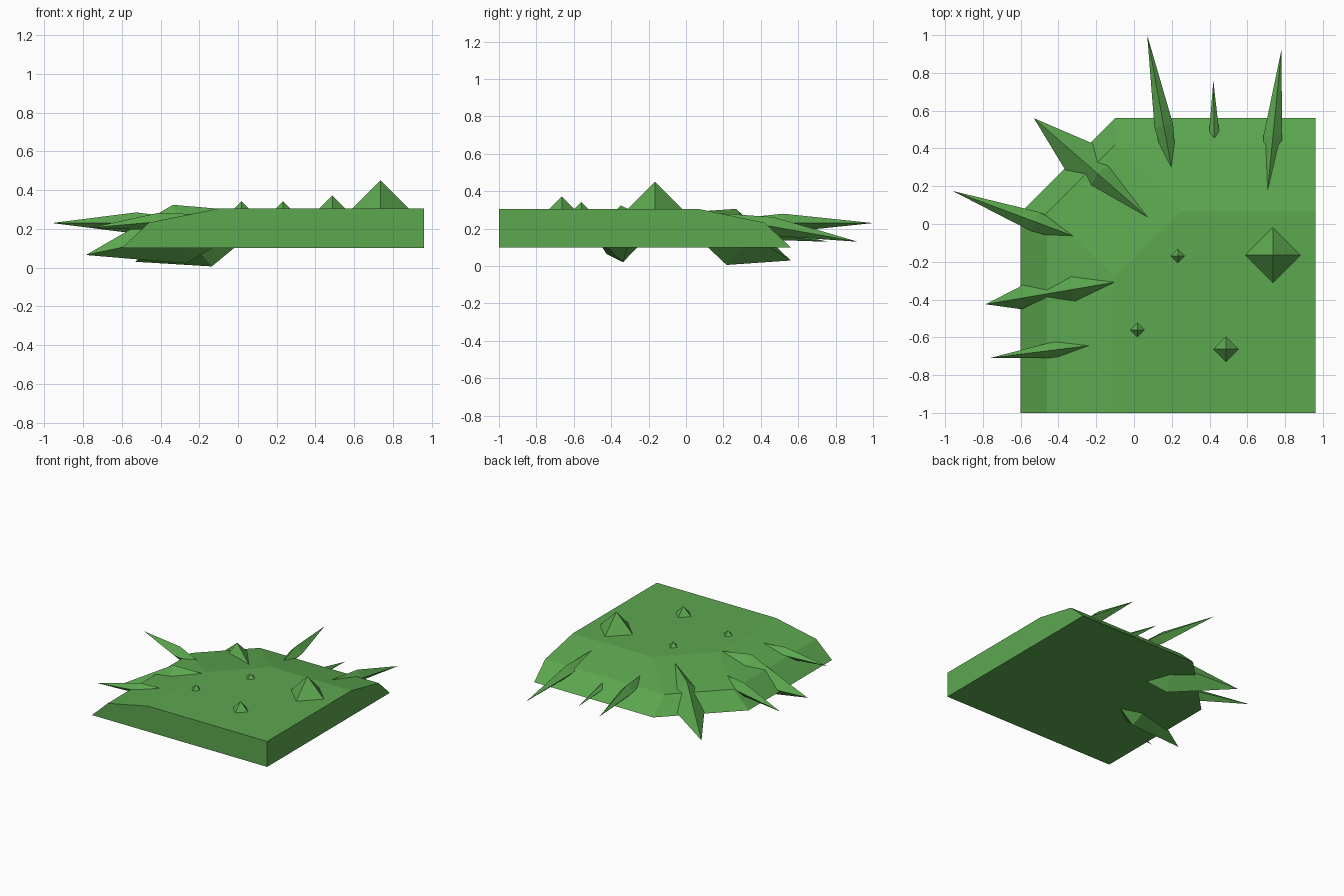
import bpy
import bmesh
from mathutils import Vector

cube = bpy.data.objects.get("Cube")
if cube:
    bpy.data.objects.remove(cube, do_unlink=True)

green = bpy.data.materials.new("leaf_green")
green.use_nodes = True
colour = (0.107, 0.39, 0.078, 1)
green.diffuse_color = colour
green.node_tree.nodes["Principled BSDF"].inputs["Base Color"].default_value = colour


def finish(bm, name):
    bmesh.ops.recalc_face_normals(bm, faces=bm.faces)
    mesh = bpy.data.meshes.new(name)
    bm.to_mesh(mesh)
    bm.free()
    mesh.materials.append(green)
    obj = bpy.data.objects.new(name, mesh)
    bpy.context.collection.objects.link(obj)
    return obj


# Ground slab: stacked outlines sloping down on the back, right and cut corner
def slab_outline(left, back, corner_x, corner_y):
    front, right = -1.0, 0.96
    return [(right, front), (right, back), (corner_x, back),
            (left, corner_y), (left, front)]


layers = [(0.10, slab_outline(-0.60, 0.56, -0.10, 0.06)),
          (0.232, slab_outline(-0.46, 0.42, -0.10, 0.06)),
          (0.305, slab_outline(-0.10, 0.07, 0.25, -0.28))]
bm = bmesh.new()
rings = [[bm.verts.new((x, y, z)) for x, y in pts] for z, pts in layers]
bm.faces.new(rings[0][::-1])
bm.faces.new(rings[-1])
for low, high in zip(rings, rings[1:]):
    for i in range(len(low)):
        j = (i + 1) % len(low)
        bm.faces.new((low[i], low[j], high[j], high[i]))
finish(bm, "ground_slab")


# Four-sided double-ended spike between two tips, with a ridge on top
def spike(name, outer, inner, radius, side=None):
    a, b = Vector(outer), Vector(inner)
    axis = (b - a).normalized()
    side = side or axis.cross(Vector((0, 0, 1))).normalized()
    up = side.cross(axis)
    middle = (a + b) / 2
    bm = bmesh.new()
    tips = [bm.verts.new(a), bm.verts.new(b)]
    ring = [bm.verts.new(middle + d * radius) for d in (up, side, -up, -side)]
    for tip in tips:
        for i in range(4):
            bm.faces.new((tip, ring[i], ring[(i + 1) % 4]))
    finish(bm, name)


# Spikes leaning out of the sloping edges
spike("back_spike_long", (0.07, 1.0, 0.23), (0.245, 0.04, 0.23), 0.05)
spike("back_spike_small", (0.42, 0.76, 0.13), (0.43, 0.14, 0.21), 0.03)
spike("back_spike_left", (0.78, 0.92, 0.13), (0.69, 0.0, 0.295), 0.05)
spike("corner_spike", (-0.53, 0.56, 0.03), (0.20, -0.075, 0.282), 0.155)
spike("side_spike_back", (-0.96, 0.175, 0.23), (-0.09, -0.15, 0.23), 0.055)
spike("side_spike_large", (-0.785, -0.425, 0.065), (0.18, -0.26, 0.28), 0.155)
spike("side_spike_front", (-0.765, -0.71, 0.205), (-0.05, -0.62, 0.27), 0.045)

# Half-buried stones on the flat top
stones = [(0.735, -0.165, 0.146), (0.487, -0.663, 0.067),
          (0.232, -0.17, 0.037), (0.018, -0.56, 0.038)]
for n, (x, y, r) in enumerate(stones, 1):
    spike(f"stone_{n}", (x, y, 0.305 + r), (x, y, 0.305 - r), r, Vector((1, 0, 0)))
